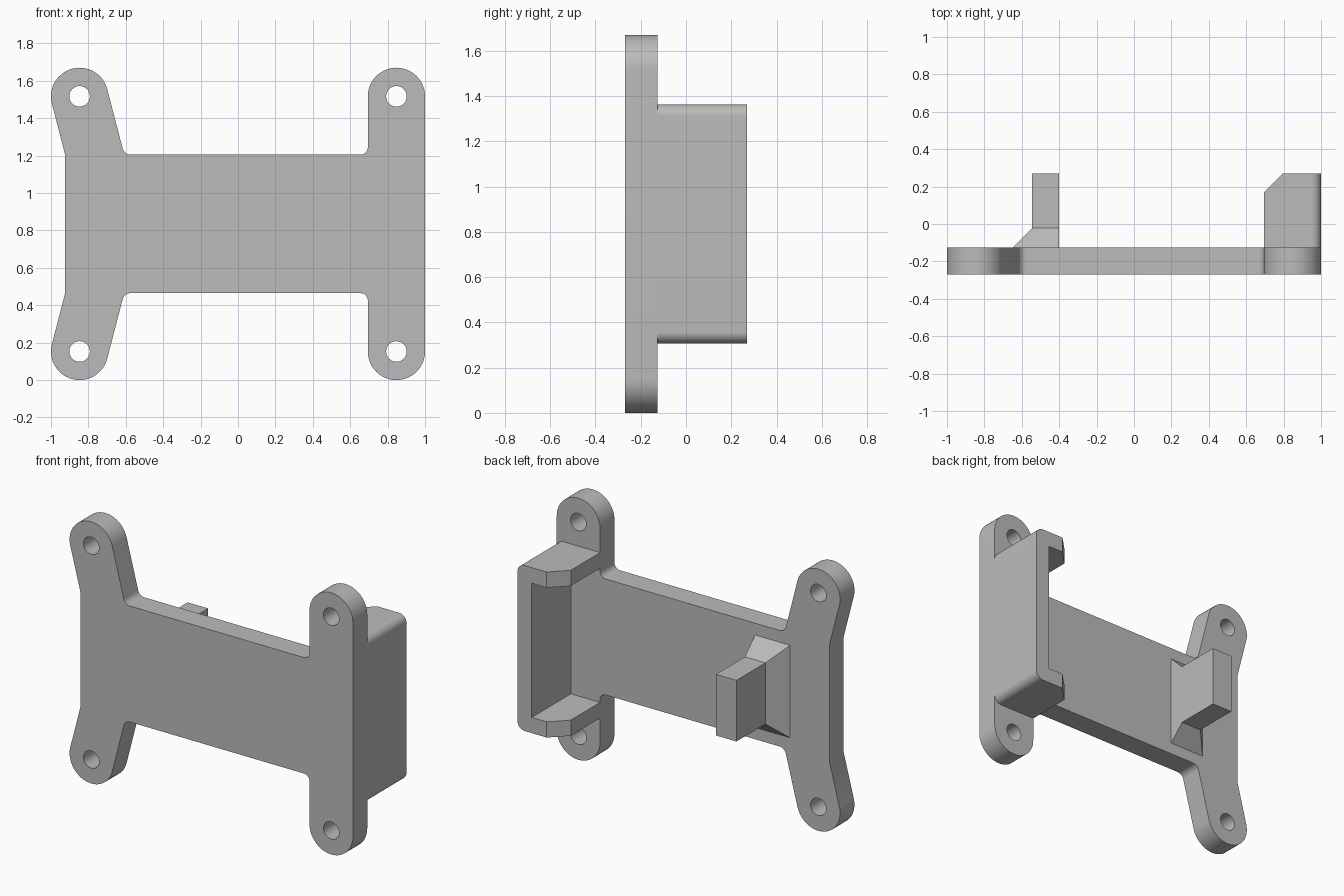
import bpy, bmesh, math
from mathutils import Vector

if "Cube" in bpy.data.objects:
    bpy.data.objects.remove(bpy.data.objects["Cube"], do_unlink=True)

FRONT, SEAT, BACK = -0.27, -0.125, 0.27   # plate front, plate rear, tip of the rear parts
TOP = 1.67
MID = TOP / 2
R = 0.153                                  # rounded ear radius
EAR_X, EAR_Z = 1 - R, TOP - R

grey = bpy.data.materials.new("plain_grey")
grey.use_nodes = True
grey.diffuse_color = (0.5, 0.5, 0.5, 1)
grey.node_tree.nodes["Principled BSDF"].inputs["Base Color"].default_value = grey.diffuse_color


def rounded(corners, steps=14):
    """Turn (x, z, radius) corners into an outline with filleted corners."""
    pts = []
    for i, (x, z, r) in enumerate(corners):
        c = Vector((x, z))
        if r == 0:
            pts.append(c)
            continue
        a = (Vector(corners[i - 1][:2]) - c).normalized()
        b = (Vector(corners[(i + 1) % len(corners)][:2]) - c).normalized()
        half = a.angle(b) / 2
        centre = c + (a + b).normalized() * r / math.sin(half)
        start = c + a * r / math.tan(half) - centre
        end = c + b * r / math.tan(half) - centre
        sweep = start.angle(end)
        for k in range(steps + 1):
            t = k / steps
            pts.append(centre + (start * math.sin((1 - t) * sweep)
                                 + end * math.sin(t * sweep)) / math.sin(sweep))
    return pts


def extrude(loops, y0, y1):
    """Fill outlines (later ones are holes) and extrude them along y."""
    bm = bmesh.new()
    for loop in loops:
        vs = []
        for p in loop:
            if not vs or (vs[-1].co.xz - p).length > 1e-4:
                vs.append(bm.verts.new((p.x, y0, p.y)))
        for i, v in enumerate(vs):
            bm.edges.new((vs[i - 1], v))
    bmesh.ops.triangle_fill(bm, edges=bm.edges[:], use_beauty=True, normal=(0, -1, 0))
    out = bmesh.ops.extrude_face_region(bm, geom=bm.faces[:], use_keep_orig=True)
    moved = [g for g in out["geom"] if isinstance(g, bmesh.types.BMVert)]
    bmesh.ops.translate(bm, verts=moved, vec=(0, y1 - y0, 0))
    return bm


def finish(name, bm):
    bmesh.ops.recalc_face_normals(bm, faces=bm.faces[:])
    mesh = bpy.data.meshes.new(name)
    bm.to_mesh(mesh)
    bm.free()
    mesh.materials.append(grey)
    ob = bpy.data.objects.new(name, mesh)
    bpy.context.collection.objects.link(ob)
    bpy.ops.object.select_all(action="DESELECT")
    ob.select_set(True)
    bpy.context.view_layer.objects.active = ob
    bpy.ops.object.shade_smooth_by_angle(angle=math.radians(25))


# Mounting plate: straight ears on the left, splayed ears on the right
tilt = math.radians(14.5)
along = Vector((-math.sin(tilt), math.cos(tilt)))
across = Vector((math.cos(tilt), math.sin(tilt)))
ear = Vector((-EAR_X, EAR_Z))
inner_tip = ear + (along + across) * R
outer_tip = ear + (along - across) * R
edge_z = 1.205


def slide(tip):
    return tip.x + (tip.y - edge_z) * math.tan(tilt)


upper = [(1, TOP, R), (1 - 2 * R, TOP, R), (1 - 2 * R, edge_z, 0.04),
         (slide(inner_tip), edge_z, 0.045), (*inner_tip, R), (*outer_tip, R),
         (slide(outer_tip), edge_z, 0)]
lower = [(x, TOP - z, r) for x, z, r in reversed(upper)]
holes = [[Vector((x + 0.055 * math.cos(a), z + 0.055 * math.sin(a)))
          for a in (math.tau * k / 32 for k in range(32))]
         for x in (-EAR_X, EAR_X) for z in (TOP - EAR_Z, EAR_Z)]
finish("mounting_plate", extrude([rounded(upper + lower)] + holes, FRONT, SEAT))

# Channel bracket behind the left ears, with chamfered flange tips
inner, hi, wall = 1 - 2 * R, 1.363, 0.1
half = [(inner, hi - wall, 0), (inner, hi, 0), (1, hi, 0.05)]
other = [(x, TOP - z, r) for x, z, r in reversed(half)]
slot = [(1 - wall, TOP - hi + wall, 0), (1 - wall, hi - wall, 0)]
bm = extrude([rounded(half + other + slot)], SEAT, BACK)
cut = bmesh.ops.bisect_plane(bm, geom=bm.verts[:] + bm.edges[:] + bm.faces[:],
                             plane_co=(inner + 0.1, BACK, 0), plane_no=(-1, 1, 0),
                             clear_outer=True)
rim = [g for g in cut["geom_cut"] if isinstance(g, bmesh.types.BMEdge)]
bmesh.ops.holes_fill(bm, edges=rim, sides=0)
finish("channel_bracket", bm)

# Stop block with a flared foot on three sides
bm = bmesh.new()
rings = []
for y, outer_x, h in ((SEAT, -0.648, 0.295), (SEAT + 0.103, -0.545, 0.195), (BACK, -0.545, 0.195)):
    rings.append([bm.verts.new((x, y, MID + s * h))
                  for x, s in ((outer_x, -1), (-0.4, -1), (-0.4, 1), (outer_x, 1))])
for a, b in zip(rings, rings[1:]):
    for i in range(4):
        bm.faces.new((a[i - 1], a[i], b[i], b[i - 1]))
bm.faces.new(rings[0])
bm.faces.new(rings[-1])
finish("stop_block", bm)
